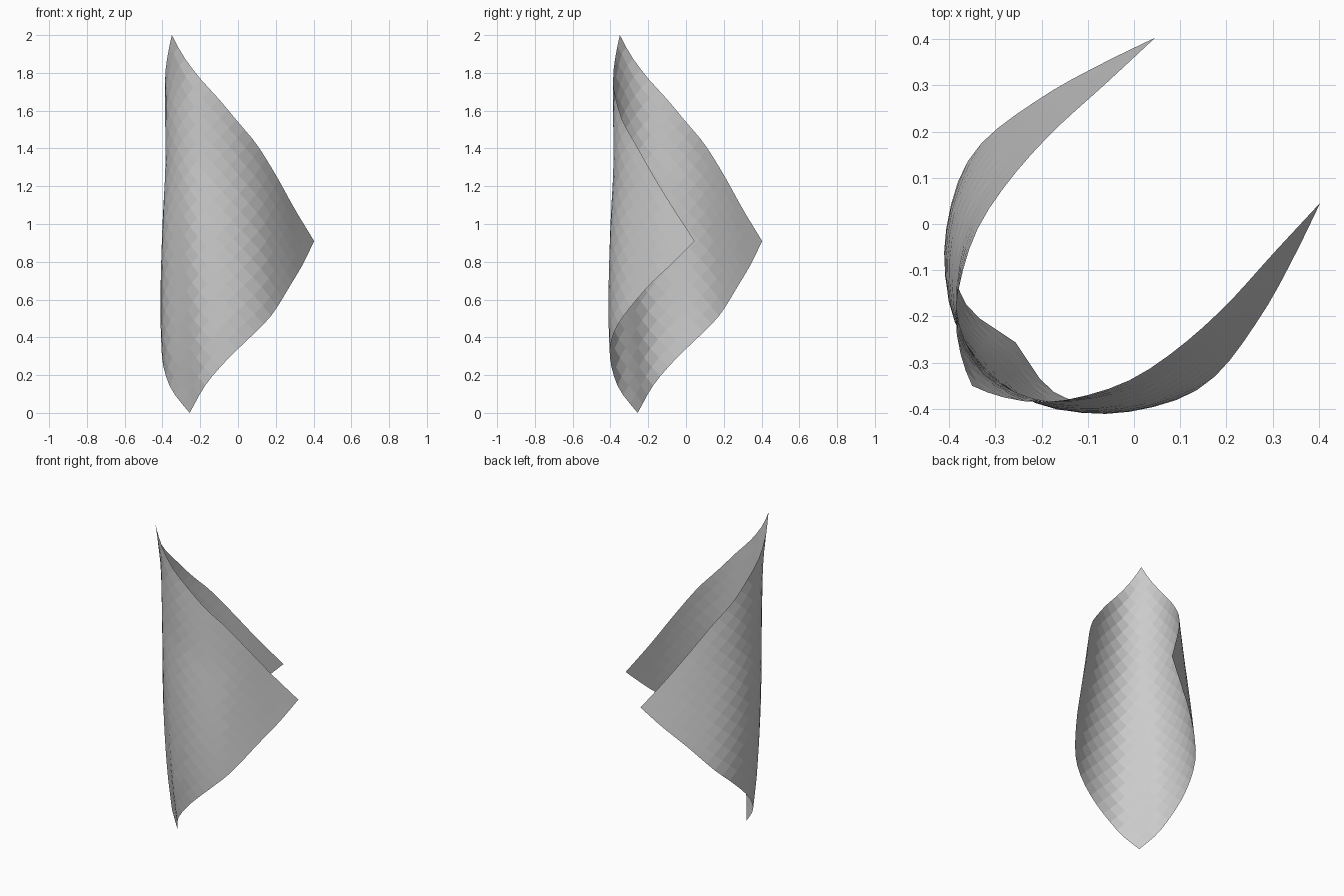
import bpy
from mathutils import Vector

if "Cube" in bpy.data.objects:
    bpy.data.objects.remove(bpy.data.objects["Cube"])

N = 20  # grid cells per side of the square sheet

# Edges of one half, from the spine corners to the side corner
UPPER = [(-.35, -.35, 2), (-.29, -.373, 1.89), (-.2, -.386, 1.77), (-.1, -.37, 1.66),
         (0, -.333, 1.54), (.1, -.265, 1.42), (.2, -.175, 1.26), (.3, -.065, 1.08), (.403, .046, .91)]
LOWER = [(-.256, -.256, 0), (-.22, -.31, .065), (-.19, -.35, .12), (-.14, -.38, .19),
         (-.04, -.403, .30), (.08, -.385, .415), (.18, -.325, .52), (.277, -.195, .675),
         (.345, -.073, .79), (.403, .046, .91)]
# Outward bulge of the spine from bottom to top
BULGE = [0, .016, .022, .022, .017, .007, -.005, -.018, 0]


def resample(points, count):
    """Smooth curve through the points, sampled at even lengths."""
    p = [Vector(c) for c in points]
    p = [2 * p[0] - p[1]] + p + [2 * p[-1] - p[-2]]
    fine = []
    for a, b, c, d in zip(p, p[1:], p[2:], p[3:]):
        for k in range(20):
            t = k / 20
            fine.append(.5 * (2 * b + (c - a) * t + (2 * a - 5 * b + 4 * c - d) * t * t
                              + (3 * b - a - 3 * c + d) * t ** 3))
    fine.append(p[-2])
    length = [0]
    for a, b in zip(fine, fine[1:]):
        length.append(length[-1] + (b - a).length)
    out, j = [], 0
    for i in range(count + 1):
        target = length[-1] * i / count
        while j < len(fine) - 2 and length[j + 1] < target:
            j += 1
        f = (target - length[j]) / (length[j + 1] - length[j])
        out.append(fine[j].lerp(fine[j + 1], min(f, 1)))
    return out


upper, lower = resample(UPPER, N), resample(LOWER, N)


def sheet_point(p, q):
    d = abs(p - q)
    t = d / N
    s = min(p, q) / (N - d) if d < N else 0
    v = lower[d].lerp(upper[d], s)
    i = min(int(s * 8), 7)
    b = BULGE[i] + (BULGE[i + 1] - BULGE[i]) * (s * 8 - i)
    b *= max(0, 1 - (t / .6) ** 2) if b > 0 else max(0, 1 - t / .15)
    v += Vector((v.x, v.y, 0)).normalized() * b
    # Mirror the other half across the x = y plane
    return v if p >= q else Vector((v.y, v.x, v.z))


# Curled square sheet standing on one corner
verts = [sheet_point(p, q) for p in range(N + 1) for q in range(N + 1)]
W = N + 1
faces = [(p * W + q, (p + 1) * W + q, (p + 1) * W + q + 1, p * W + q + 1)
         for p in range(N) for q in range(N)]
mesh = bpy.data.meshes.new("curled_sheet")
mesh.from_pydata(verts, [], faces)
mesh.update()
bpy.context.collection.objects.link(bpy.data.objects.new("curled_sheet", mesh))
